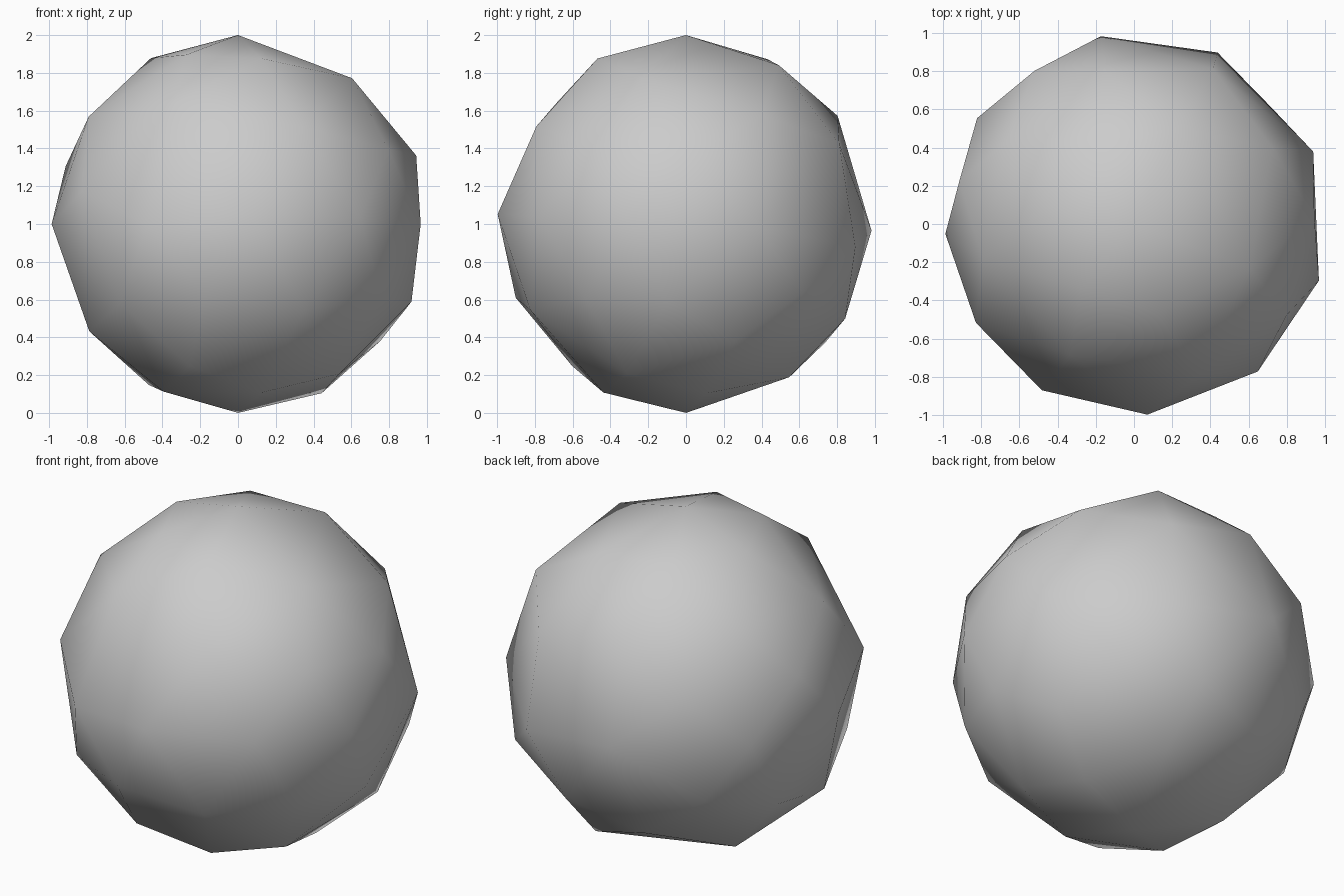
import bpy
import bmesh
from math import radians, sin, cos
from mathutils import Vector

default_cube = bpy.data.objects.get("Cube")
if default_cube:
    bpy.data.objects.remove(default_cube, do_unlink=True)

# One plain stone grey
stone_grey = bpy.data.materials.new("stone_grey")
stone_grey.use_nodes = True
grey = (0.6, 0.6, 0.6, 1.0)
stone_grey.diffuse_color = grey
stone_grey.node_tree.nodes["Principled BSDF"].inputs["Base Color"].default_value = grey

# Uneven rings of corners on the ball: (azimuth, latitude) in degrees
crown_ring = [(-75, 61), (-21, 50), (64, 57), (117, 61), (171, 62), (231, 64)]
upper_ring = [(-67, 31), (-31, 23), (2, 21), (29, 35), (63, 25),
              (101, 35), (147, 37), (193, 35), (244, 40)]
middle_ring = [(-86, 3), (-50, 2), (-17, 0), (22, -1), (64, -7), (100, -2),
               (123, 16), (146, -1), (166, 18), (183, 0), (212, 10), (241, 0)]
lower_ring = [(-67, -27), (-35, -23), (-6, -24), (41, -21), (76, -30), (108, -39),
              (131, -21), (160, -28), (194, -35), (226, -25), (259, -23)]
base_ring = [(247, -49), (-74, -63), (-30, -52), (19, -38), (14, -63),
             (68, -54), (157, -59), (209, -63)]
poles = [(0, 90), (0, -90)]


def corner(azimuth, latitude):
    """Point on a unit ball resting on the ground, slightly fuller on its left."""
    a, b = radians(azimuth), radians(latitude)
    direction = Vector((cos(a) * cos(b), sin(a) * cos(b), sin(b)))
    return direction * (1 + 0.012 * direction.x) + Vector((0, 0, 1))


# Faceted ball: wrap the corners in a tight skin
bm = bmesh.new()
for ring in (poles, crown_ring, upper_ring, middle_ring, lower_ring, base_ring):
    for azimuth, latitude in ring:
        bm.verts.new(corner(azimuth, latitude))
bmesh.ops.convex_hull(bm, input=bm.verts[:])
bmesh.ops.recalc_face_normals(bm, faces=bm.faces[:])

mesh = bpy.data.meshes.new("faceted_ball")
bm.to_mesh(mesh)
bm.free()
mesh.materials.append(stone_grey)
ball = bpy.data.objects.new("faceted_ball", mesh)
bpy.context.collection.objects.link(ball)

# Soft shading across shallow folds, crisp edges on the steep ones
bpy.ops.object.select_all(action="DESELECT")
ball.select_set(True)
bpy.context.view_layer.objects.active = ball
bpy.ops.object.shade_smooth_by_angle(angle=radians(30))
